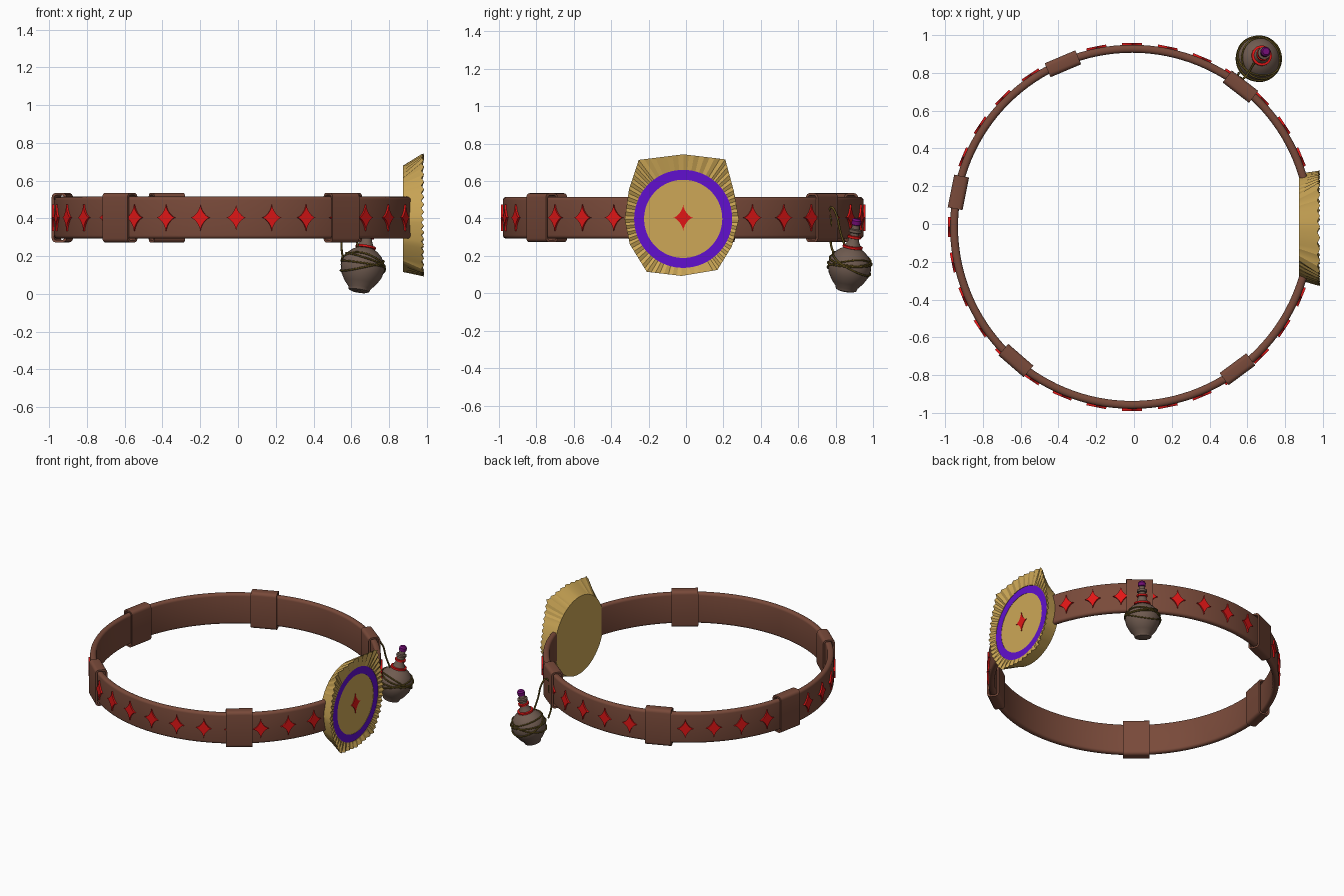
import bpy, bmesh, math
from mathutils import Vector, Matrix

if "Cube" in bpy.data.objects:
    bpy.data.objects.remove(bpy.data.objects["Cube"])

CX, CY, CZ = -0.01, -0.015, 0.404   # belt centre


def mat(name, rgb):
    m = bpy.data.materials.new(name)
    m.diffuse_color = (*rgb, 1)
    m.use_nodes = True
    m.node_tree.nodes["Principled BSDF"].inputs["Base Color"].default_value = m.diffuse_color
    return m


LEATHER = mat("brown leather", (0.19, 0.068, 0.042))
RED = mat("red", (0.75, 0.008, 0.008))
GOLD = mat("gold", (0.61, 0.39, 0.095))
VIOLET = mat("violet", (0.12, 0.005, 0.62))
CLAY = mat("grey brown clay", (0.16, 0.105, 0.08))
CORD = mat("olive cord", (0.12, 0.08, 0.012))
CORK = mat("purple stopper", (0.17, 0.004, 0.18))


def build(name, verts, faces, mats, idx=None, matrix=None, angle=35):
    me = bpy.data.meshes.new(name)
    me.from_pydata([tuple(v) for v in verts], [], faces)
    for m in mats:
        me.materials.append(m)
    if idx:
        me.polygons.foreach_set("material_index", idx)
    bm = bmesh.new()
    bm.from_mesh(me)
    bmesh.ops.recalc_face_normals(bm, faces=bm.faces)
    bm.to_mesh(me)
    bm.free()
    me.shade_smooth()
    me.set_sharp_from_angle(angle=math.radians(angle))
    ob = bpy.data.objects.new(name, me)
    bpy.context.collection.objects.link(ob)
    if matrix:
        ob.matrix_world = matrix
    return ob


def bridge(rings, n, closed=False):
    """Quads between successive rings of n vertices."""
    k = rings if closed else rings - 1
    return [(a * n + i, a * n + (i + 1) % n,
             (a + 1) % rings * n + (i + 1) % n, (a + 1) % rings * n + i)
            for a in range(k) for i in range(n)]


def rounded_rect(w, h, r, n=4):
    pts = []
    for q, (sx, sy) in enumerate([(1, 1), (-1, 1), (-1, -1), (1, -1)]):
        for i in range(n + 1):
            a = math.pi / 2 * (q + i / n)
            pts.append((sx * (w / 2 - r) + r * math.cos(a), sy * (h / 2 - r) + r * math.sin(a)))
    return pts


def radial(deg):
    """Frame on the belt: local x points outward, y along the belt."""
    return Matrix.Translation((CX, CY, CZ)) @ Matrix.Rotation(math.radians(deg), 4, 'Z')


# belt: rounded strip revolved around z
N = 128
sec = rounded_rect(0.042, 0.222, 0.018)
verts = [((0.943 + p) * math.cos(2 * math.pi * i / N), (0.943 + p) * math.sin(2 * math.pi * i / N), q)
         for i in range(N) for p, q in sec]
build("belt", verts, bridge(N, len(sec), True), [LEATHER], matrix=radial(0))

# hollow belt loops
for k, deg in enumerate((168.8, 113, 52.3, -53.5, -131)):
    outer, inner = rounded_rect(0.08, 0.262, 0.022), rounded_rect(0.056, 0.238, 0.014)
    n = len(outer)
    verts = [(0.938 + p, y, q) for sect, y in ((outer, -0.088), (outer, 0.088), (inner, 0.088), (inner, -0.088))
             for p, q in sect]
    build(f"belt_loop_{k + 1}", verts, bridge(4, n, True), [LEATHER], matrix=radial(deg))

# four-pointed stars around the belt (one shows through the buckle)
S = 32
for k in range(32):
    verts = []
    for x in (0.955, 0.974):
        for i in range(S):
            c, s = math.cos(2 * math.pi * i / S), math.sin(2 * math.pi * i / S)
            verts.append((x, 0.053 * c ** 3, 0.07 * s ** 3))
    faces = bridge(2, S) + [tuple(range(S)), tuple(range(S, 2 * S))]
    build(f"star_{k + 1}", verts, faces, [RED], matrix=radial(k * 11.25))

# buckle: oval back, flared outline, ridged rim, violet ring, gold disc
outline = [(-.253, .713), (-.013, .743), (.21, .716), (.255, .55), (.283, .395), (.245, .25),
           (.168, .125), (-.024, .093), (-.21, .115), (-.30, .261), (-.328, .395), (-.305, .555)]
BY, BZ, STEP = -0.015, 0.398, 8
edge = []
for j, p in enumerate(outline):
    q = outline[(j + 1) % len(outline)]
    edge += [Vector(p).lerp(Vector(q), t / STEP) for t in range(STEP)]
n = len(edge)
ang = [math.atan2(p.y - BZ, p.x - BY) for p in edge]


def circle(x, r):
    return [(x, BY + r * math.cos(a), BZ + r * math.sin(a)) for a in ang]


rim = [(0.985 - 0.014 * (i % 2), p.x, p.y) for i, p in enumerate(edge)]
rings = [circle(0.875, 0.282), rim, circle(0.964, 0.262), circle(0.961, 0.262),
         circle(0.961, 0.209), circle(0.959, 0.209)]
faces = bridge(len(rings), n) + [tuple(range(n)), tuple(range(5 * n, 6 * n))]
idx = [1 if f // n == 3 else 0 for f in range(len(faces))]
build("buckle", [v for r in rings for v in r], faces, [GOLD, VIOLET], idx, angle=20)

# flask: tilted lathe, coloured by segment
axis = Vector((0.06, 0.06, 0.39)).normalized()
FL = Matrix.Translation((0.64, 0.855, 0.012)) @ Vector((0, 0, 1)).rotation_difference(axis).to_matrix().to_4x4()
prof = [(.04, 0, 0), (.055, .006, 0), (.06, .022, 0), (.085, .05, 0), (.108, .09, 0), (.117, .13, 0),
        (.112, .165, 0), (.092, .2, 0), (.066, .223, 0), (.045, .234, 0), (.054, .236, 1), (.054, .247, 1),
        (.042, .249, 1), (.031, .27, 0), (.027, .288, 0), (.036, .29, 1), (.036, .302, 1), (.025, .304, 1),
        (.024, .318, 0), (.034, .322, 0), (.034, .336, 0), (.022, .34, 0), (.02, .36, 0),
        (.025, .363, 2), (.026, .385, 2), (.018, .396, 2)]
M = 24
verts = [(r * math.cos(2 * math.pi * i / M), r * math.sin(2 * math.pi * i / M), z)
         for r, z, _ in prof for i in range(M)]
faces = bridge(len(prof), M) + [tuple(range(M)), tuple(range(len(verts) - M, len(verts)))]
idx = [prof[f // M + 1][2] for f in range(len(faces) - 2)] + [0, 2]
build("flask", verts, faces, [CLAY, RED, CORK], idx, FL)


def flask_radius(h):
    for (r0, z0, _), (r1, z1, _) in zip(prof, prof[1:]):
        if z0 <= h <= z1:
            return r0 + (r1 - r0) * (h - z0) / (z1 - z0)
    return 0.1


def cord(name, pts, radius, cyclic=False):
    cu = bpy.data.curves.new(name, 'CURVE')
    cu.dimensions = '3D'
    cu.bevel_depth, cu.bevel_resolution, cu.resolution_u = radius, 1, 4
    cu.use_fill_caps = True
    sp = cu.splines.new('BEZIER')
    sp.bezier_points.add(len(pts) - 1)
    for b, p in zip(sp.bezier_points, pts):
        b.co = p
        b.handle_left_type = b.handle_right_type = 'AUTO'
    sp.use_cyclic_u = cyclic
    cu.materials.append(CORD)
    bpy.context.collection.objects.link(bpy.data.objects.new(name, cu))


# cords wrapped round the flask body at different tilts
for k, (h, tilt, phase) in enumerate([(.15, .012, 0), (.14, .05, 1.0), (.15, .045, 3.4), (.175, .02, 5.0)]):
    pts = []
    for i in range(24):
        a = 2 * math.pi * i / 24
        z = h + tilt * math.sin(a + phase)
        r = flask_radius(z) + 0.003
        pts.append(FL @ Vector((r * math.cos(a), r * math.sin(a), z)))
    cord(f"flask_cord_{k + 1}", pts, 0.005, True)

# cord hanging the flask from the belt loop
cord("hanging_cord", [(.555, .80, .19), (.548, .775, .26), (.565, .775, .38), (.585, .775, .46),
                      (.605, .80, .43), (.62, .825, .33), (.635, .85, .25)], 0.006)
